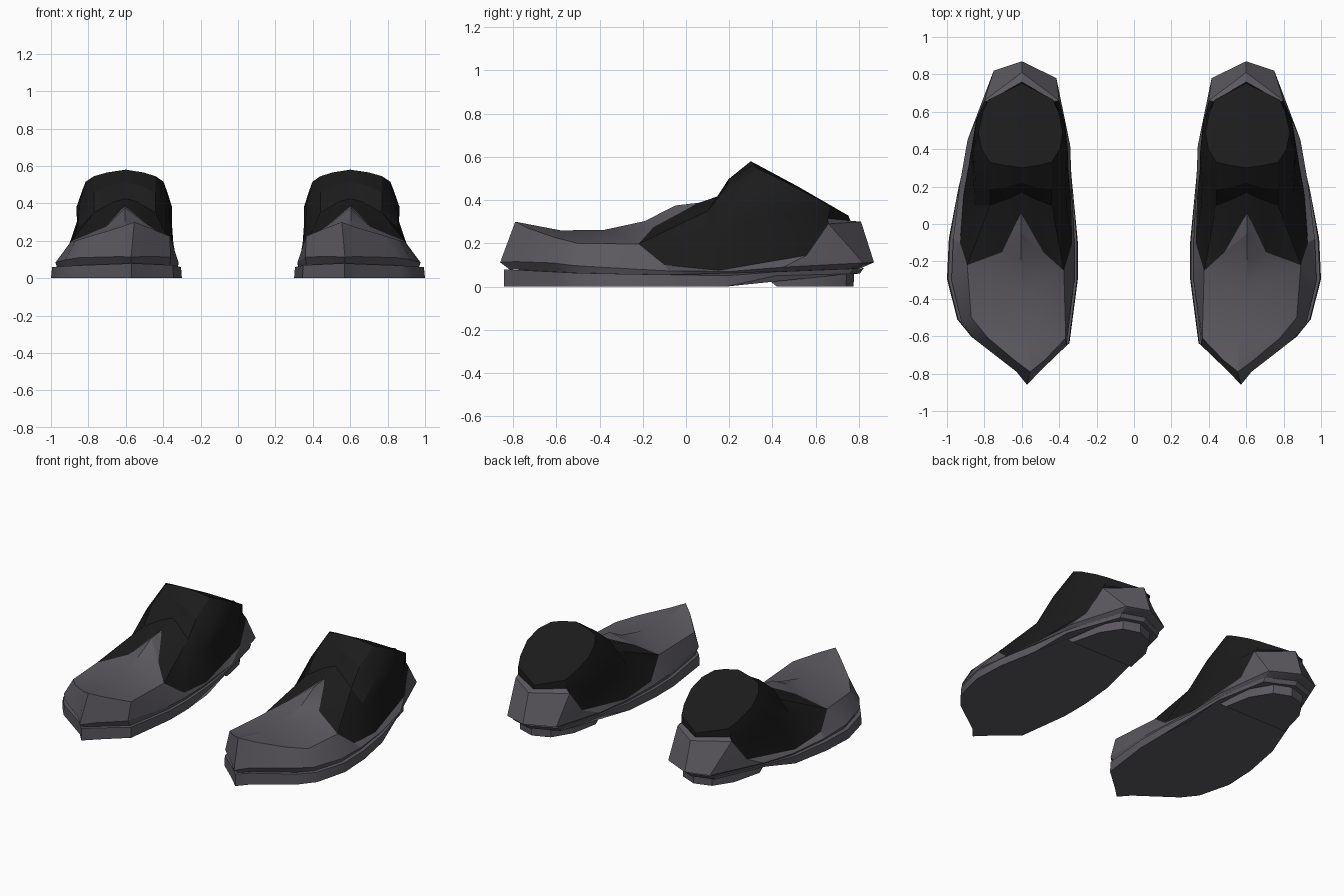
import bpy, bmesh, math

if "Cube" in bpy.data.objects:
    bpy.data.objects.remove(bpy.data.objects["Cube"])

CX = 0.6  # centre line of one shoe; the other shoe is mirrored


def material(name, rgb):
    m = bpy.data.materials.new(name)
    m.diffuse_color = (*rgb, 1)
    m.use_nodes = True
    m.node_tree.nodes["Principled BSDF"].inputs["Base Color"].default_value = m.diffuse_color
    return m


GREY = material("dark grey leather", (0.105, 0.099, 0.114))
BLACK = material("black fabric", (0.011, 0.011, 0.011))


def interp(table, y):
    """Piecewise linear height along the length of the shoe."""
    if y <= table[0][0]:
        return table[0][1]
    for (y0, z0), (y1, z1) in zip(table, table[1:]):
        if y <= y1:
            return z0 + (z1 - z0) * (y - y0) / (y1 - y0)
    return table[-1][1]


def ring(bm, pts):
    return [bm.verts.new(p) for p in pts]


def bridge(bm, a, b, mat=0, grey=()):
    n = len(a)
    for i in range(n):
        j = (i + 1) % n
        bm.faces.new((a[i], a[j], b[j], b[i])).material_index = 0 if i in grey else mat


def finish(bm, name, mats, angle=25):
    bmesh.ops.recalc_face_normals(bm, faces=bm.faces)
    me = bpy.data.meshes.new(name)
    bm.to_mesh(me)
    bm.free()
    for m in mats:
        me.materials.append(m)
    me.shade_smooth()
    me.set_sharp_from_angle(angle=math.radians(angle))
    ob = bpy.data.objects.new(name, me)
    bpy.context.collection.objects.link(ob)
    mod = ob.modifiers.new("pair", 'MIRROR')
    mod.use_mirror_merge = False
    return ob


# Footprint, from the toe tip round the outer side to the heel and back
OUTLINE = [(.57, -.86), (.63, -.79), (.87, -.615), (.945, -.52), (1.0, -.3), (.99, -.08),
           (.945, .2), (.89, .45), (.75, .82), (.60, .87), (.415, .78),
           (.34, .42), (.32, .15), (.30, -.1), (.30, -.3), (.345, -.65), (.50, -.79)]


def outline(table, front, back, sy_front=1.0, sy_back=1.0):
    """Footprint scaled separately towards the toe and the heel."""
    out = []
    for x, y in OUTLINE:
        s = interp([(0, front), (.45, back)], y)
        out.append((CX + (x - CX) * s, y * (sy_front if y < 0 else sy_back), interp(table, y)))
    return out


SOLE_TOP = [(-.86, .08), (-.5, .062), (.2, .05), (.42, .068), (.87, .085)]
FLARE = [(-.86, .112), (-.7, .12), (-.5, .095), (0, .068), (.2, .07), (.45, .09), (.87, .112)]

# Sole: flat under the forefoot, lifted at the arch
bm = bmesh.new()
low = ring(bm, outline([(.2, 0), (.42, .05), (.87, .06)], 1.0, .97, .98, .925))
top = ring(bm, outline(SOLE_TOP, .985, .98, .98, .945))
bridge(bm, low, top)
bm.faces.new(low)
bm.faces.new(top)
finish(bm, "sole", [GREY])

# Heel block
bm = bmesh.new()
HEEL = [(.84, .42), (.79, .62), (.71, .74), (.6, .775), (.49, .73), (.41, .6), (.375, .42)]
low = ring(bm, [(x, y, 0) for x, y in HEEL])
top = ring(bm, [(CX + (x - CX) * 1.01, .34 if y < .5 else y * 1.005, .066) for x, y in HEEL])
bridge(bm, low, top)
bm.faces.new(low)
bm.faces.new(top)
finish(bm, "heel_block", [GREY])

# Upper: rand, toe cap, heel counter and the black ankle collar
RIDGE = [(.555, -.79, .30), (.63, -.735, .272), (.78, -.61, .228), (.87, -.5, .20),
         (.892, -.22, .197), (.93, -.1, .10), (.912, .15, .075), (.843, .56, .145),
         (.80, .66, .29), (.60, .81, .30), (.40, .66, .29), (.378, .56, .145),
         (.338, .15, .075), (.33, -.1, .10), (.375, -.25, .21), (.365, -.61, .225),
         (.48, -.73, .272)]
# Collar half sections: offset from the centre line, y, z
MIDDLE = [(0, .17, .425), (.06, .14, .41), (.17, .10, .35), (.255, .10, .27),
          (.262, .28, .30), (.248, .52, .28), (.185, .655, .315), (0, .76, .305)]
RIM = [(0, .30, .58), (.10, .315, .565), (.17, .33, .545), (.215, .40, .515),
       (.233, .49, .468), (.208, .60, .41), (.178, .665, .372), (0, .752, .328)]


def both_sides(half):
    outer = [(CX + d, y, z) for d, y, z in half]
    inner = [(CX - d * .94, y, z) for d, y, z in half[-2:0:-1]]
    return outer + inner


bm = bmesh.new()
neck = ring(bm, outline(SOLE_TOP, .92, .94, .95, .93))
flare = ring(bm, outline(FLARE, .94, 1.0))
r = ring(bm, RIDGE)
bm.faces.new(neck)
bridge(bm, neck, flare)
bridge(bm, flare, r)

# Toe cap and tongue surface
c1, c2, c3, c4, tongue, v_out, v_in = ring(bm, [
    (.57, -.58, .26), (.59, -.38, .262), (.605, -.19, .303), (.605, -.05, .375),
    (.605, .06, .388), (.705, -.15, .275), (.485, -.15, .285)])
bm.faces.new((r[1], r[2], c1))
for a, b, c, d, v in ((r[0], r[1], r[3], r[4], v_out), (r[0], r[16], r[15], r[14], v_in)):
    bm.faces.new((a, b, c1))
    bm.faces.new((r[2], c, c1) if v is v_out else (b, c, c1))
    for f in ((c, c2, c1), (c, d, c2), (d, v, c2), (v, c3, c2), (v, c4, c3), (v, tongue, c4)):
        bm.faces.new(f)

# Black collar, with a step over the instep, closed by a sloping top
base = [tongue, v_out] + r[4:15] + [v_in]
mid_pts, rim_pts = both_sides(MIDDLE), both_sides(RIM)
step_pts = []
for i, (m, t) in enumerate(zip(mid_pts, rim_pts)):
    p = [a + (b - a) * .5 for a, b in zip(m, t)]
    if i in (0, 1, 2, 12, 13):      # instep fold with a groove in the middle
        p[1] -= .015 if i == 0 else .03
        p[2] += .01
    elif i not in (6, 7, 8):        # keep the sides steep up to the rim
        p[0] = CX + (p[0] - CX) * 1.06
    step_pts.append(p)
loops = [base, ring(bm, mid_pts), ring(bm, step_pts), ring(bm, rim_pts)]
for k, (a, b) in enumerate(zip(loops, loops[1:])):
    # the ledge behind the ankle belongs to the grey heel counter
    bridge(bm, a, b, 1, grey=(6, 7) if k == 0 else ())
centre = bm.verts.new((CX, .52, .462))
for i, v in enumerate(loops[-1]):
    bm.faces.new((v, loops[-1][(i + 1) % 14], centre)).material_index = 1
finish(bm, "shoe_upper", [GREY, BLACK])
